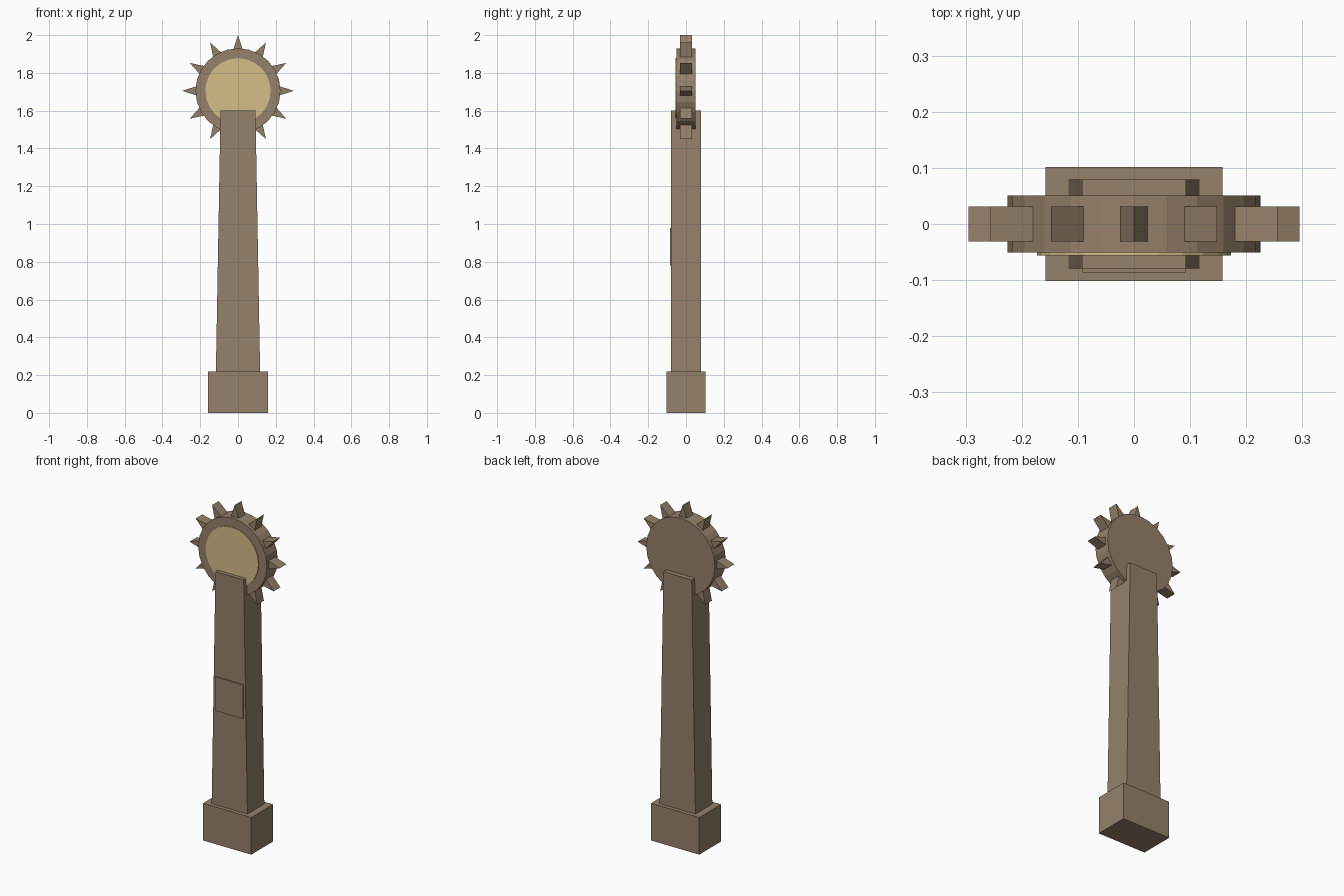
import bpy, bmesh, math
from mathutils import Matrix

if "Cube" in bpy.data.objects:
    bpy.data.objects.remove(bpy.data.objects["Cube"])


def material(name, color):
    m = bpy.data.materials.new(name)
    m.diffuse_color = color
    m.use_nodes = True
    m.node_tree.nodes["Principled BSDF"].inputs["Base Color"].default_value = m.diffuse_color
    return m


BROWN = material("brown", (0.30, 0.22, 0.145, 1))
GOLD = material("gold", (0.67, 0.51, 0.25, 1))


def add_object(name, bm, mat):
    bmesh.ops.recalc_face_normals(bm, faces=bm.faces)
    mesh = bpy.data.meshes.new(name)
    bm.to_mesh(mesh)
    bm.free()
    mesh.materials.append(mat)
    ob = bpy.data.objects.new(name, mesh)
    bpy.context.collection.objects.link(ob)
    return ob


def prism(name, profile, y0, y1, mat, matrix=Matrix()):
    """Extrude an (x, z) outline from y0 to y1."""
    bm = bmesh.new()
    face = bm.faces.new([bm.verts.new((x, y0, z)) for x, z in profile])
    ext = bmesh.ops.extrude_face_region(bm, geom=[face])["geom"]
    moved = [v for v in ext if isinstance(v, bmesh.types.BMVert)]
    bmesh.ops.translate(bm, verts=moved, vec=(0, y1 - y0, 0))
    bm.transform(matrix)
    return add_object(name, bm, mat)


def trapezoid(bottom, top, z0, z1):
    return [(-bottom, z0), (bottom, z0), (top, z1), (-top, z1)]


def circle(radius, z, sides=24):
    step = math.tau / sides
    return [(radius * math.cos(i * step), z + radius * math.sin(i * step))
            for i in range(sides)]


HUB_Z = 1.705

# Plinth, tapered post and front plate
prism("base", trapezoid(0.158, 0.158, 0, 0.22), -0.102, 0.102, BROWN)
prism("post", trapezoid(0.117, 0.0925, 0.22, 1.60), -0.079, 0.079, BROWN)
prism("front_plate", trapezoid(0.092, 0.092, 0.78, 0.98), -0.086, -0.078, BROWN)

# Round head with gold face
prism("head_disc", circle(0.225, HUB_Z), -0.051, 0.051, BROWN)
prism("gold_face", circle(0.173, HUB_Z), -0.056, -0.050, GOLD)

# Ring of wedge-shaped spikes
for i in range(12):
    place = Matrix.Translation((0, 0, HUB_Z)) @ Matrix.Rotation(i * math.tau / 12, 4, 'Y')
    prism(f"spike_{i + 1}", [(-0.026, 0.215), (0.026, 0.215), (0, 0.295)],
          -0.031, 0.031, BROWN, place)
